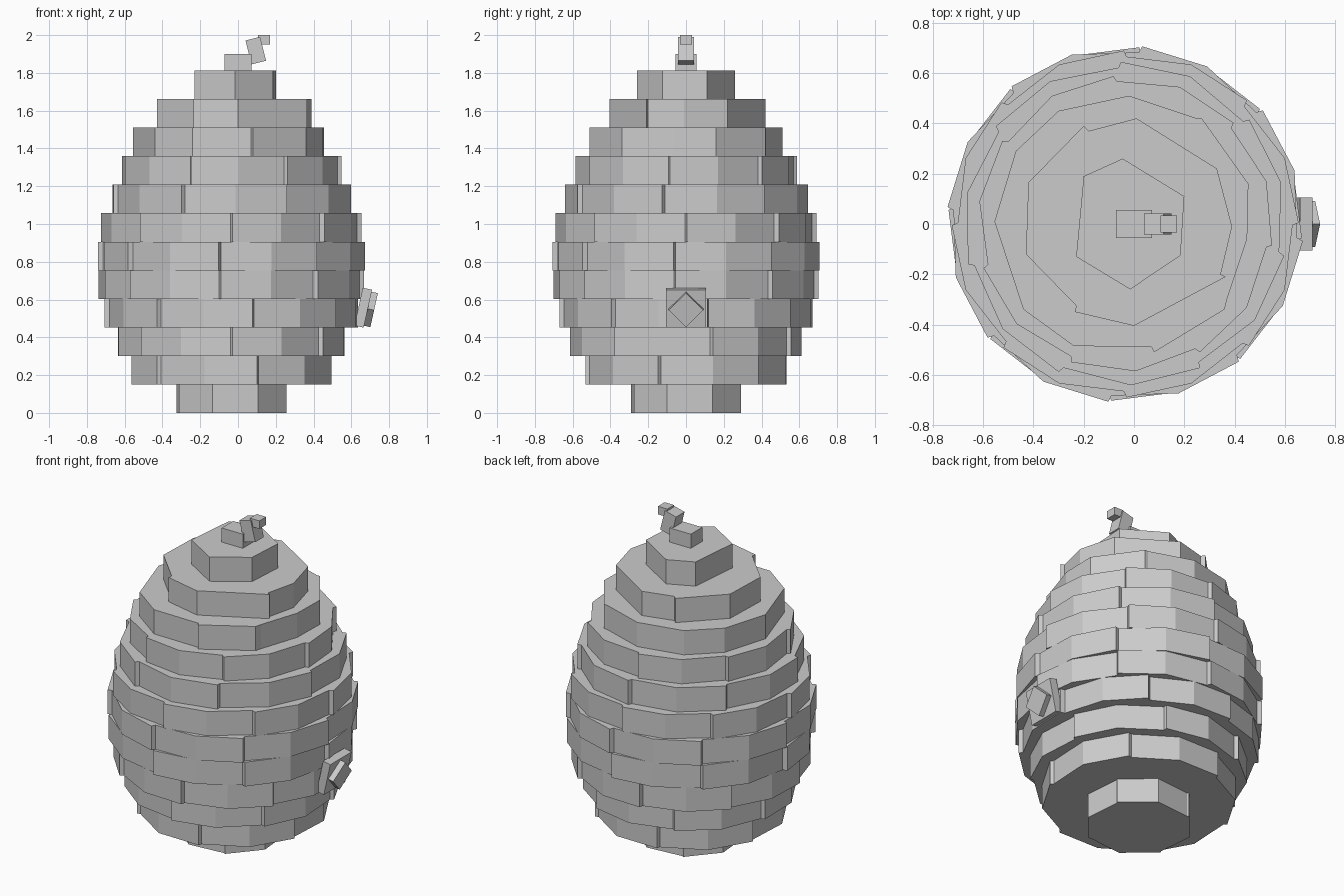
import bpy, bmesh, math
from mathutils import Matrix

if "Cube" in bpy.data.objects:
    bpy.data.objects.remove(bpy.data.objects["Cube"])

grey = bpy.data.materials.new("plain grey")
grey.diffuse_color = (0.6, 0.6, 0.6, 1)
grey.use_nodes = True
grey.node_tree.nodes["Principled BSDF"].inputs["Base Color"].default_value = grey.diffuse_color
AXIS = -0.035   # hive axis in x
H = 0.151       # height of one course


def finish(bm, name):
    bmesh.ops.recalc_face_normals(bm, faces=bm.faces)
    me = bpy.data.meshes.new(name)
    bm.to_mesh(me)
    bm.free()
    me.materials.append(grey)
    ob = bpy.data.objects.new(name, me)
    bpy.context.collection.objects.link(ob)


def prism(name, pts, z0, z1):
    bm = bmesh.new()
    low = [bm.verts.new((x, y, z0)) for x, y in pts]
    top = [bm.verts.new((x, y, z1)) for x, y in pts]
    bm.faces.new(low[::-1])
    bm.faces.new(top)
    n = len(pts)
    for i in range(n):
        j = (i + 1) % n
        bm.faces.new((low[i], low[j], top[j], top[i]))
    finish(bm, name)


def box(name, loc, size, tilt=0, spin=0):
    bm = bmesh.new()
    m = (Matrix.Translation(loc) @ Matrix.Rotation(math.radians(tilt), 4, 'Y')
         @ Matrix.Rotation(math.radians(spin), 4, 'X') @ Matrix.Diagonal((*size, 1)))
    bmesh.ops.create_cube(bm, size=1, matrix=m)
    finish(bm, name)


def course(r, bricks, phase, way):
    """Ring of bricks, each with a bend in the middle and one end stepped in."""
    pts = []
    step = math.tau / bricks
    for i in range(bricks):
        a = math.radians(phase) + i * step
        ends = (r, r * 0.965) if way > 0 else (r * 0.965, r)
        for f, rad in ((0.01, ends[0]), (0.5, r * 0.995), (0.99, ends[1])):
            pts.append((AXIS + rad * math.cos(a + f * step), rad * math.sin(a + f * step)))
    return pts


# lower courses: radius, brick count, start angle, step direction
rings = [(0.31, 4, -64, 1), (0.55, 6, -15, -1), (0.615, 7, -90, 1),
         (0.68, 8, 10, -1), (0.705, 8, -5, 1), (0.71, 8, 85, -1),
         (0.69, 8, 0, 1), (0.645, 7, 92, -1), (0.59, 7, 94, 1)]
shapes = [course(*r) for r in rings]

# the three narrow top courses
shapes.append([(-0.02, 0.51), (0.25, 0.42), (0.27, 0.42), (0.455, 0.16), (0.45, -0.06),
               (0.37, -0.3), (0.36, -0.34), (0.08, -0.51), (0.07, -0.49), (-0.24, -0.485),
               (-0.44, -0.34), (-0.555, 0.01), (-0.47, 0.29), (-0.3, 0.45)][::-1])
shapes.append([(-0.2, 0.39), (-0.18, 0.37), (0.01, 0.42), (0.33, 0.22), (0.335, 0.2),
               (0.39, -0.01), (0.345, -0.2), (0.365, -0.21), (0, -0.405), (-0.235, -0.35),
               (-0.23, -0.325), (-0.43, -0.12), (-0.42, 0.165)][::-1])
shapes.append([(-0.2, 0.19), (-0.045, 0.26), (0.2, 0.11), (0.185, -0.125),
               (-0.015, -0.26), (-0.23, -0.13)][::-1])
for i, pts in enumerate(shapes):
    prism(f"hive_course_{i + 1}", pts, i * H, (i + 1) * H)

# stem on the top
box("stem_base", (0, 0, 1.855), (0.145, 0.113, 0.09))
box("stem_middle", (0.094, 0, 1.918), (0.08, 0.084, 0.13), -14)
box("stem_tip", (0.138, 0, 1.975), (0.065, 0.066, 0.05))

# entrance plate and diamond block on the right side
box("entrance_plate", (0.663, 0, 0.557), (0.05, 0.21, 0.205), 12.5)
box("entrance_diamond", (0.702, 0, 0.548), (0.038, 0.13, 0.13), 12.5, 45)
